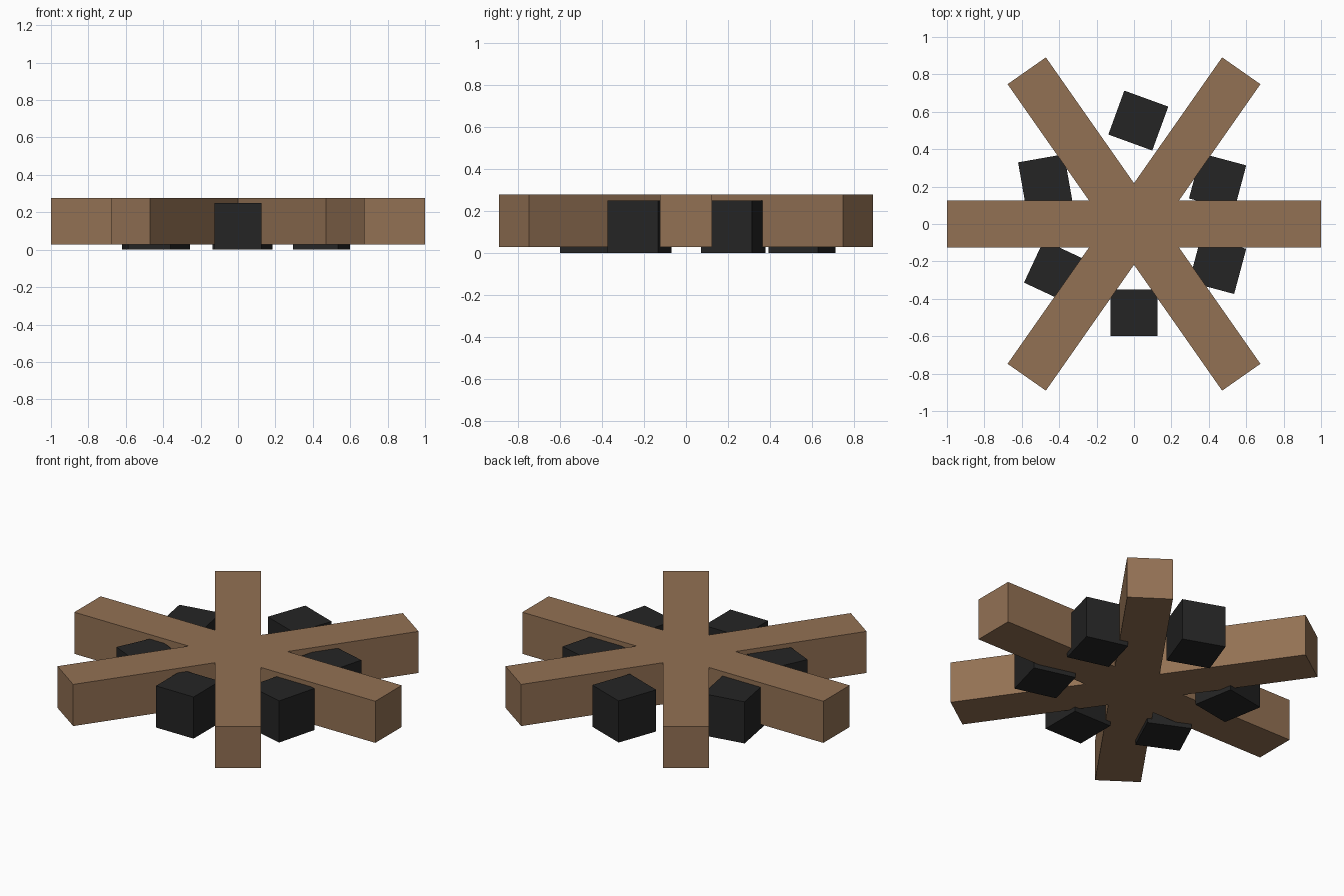
import bpy
import math

if "Cube" in bpy.data.objects:
    bpy.data.objects.remove(bpy.data.objects["Cube"])


def material(name, rgb):
    mat = bpy.data.materials.new(name)
    mat.diffuse_color = (*rgb, 1.0)
    mat.use_nodes = True
    mat.node_tree.nodes["Principled BSDF"].inputs["Base Color"].default_value = mat.diffuse_color
    return mat


wood = material("brown wood", (0.29, 0.165, 0.088))
coal = material("black coal", (0.018, 0.018, 0.018))


def box(name, size, centre, angle, mat):
    bpy.ops.mesh.primitive_cube_add(size=1, location=centre,
                                    rotation=(0, 0, math.radians(angle)))
    ob = bpy.context.object
    ob.name = name
    ob.scale = size
    bpy.ops.object.transform_apply(location=False, rotation=False, scale=True)
    ob.data.materials.append(mat)
    return ob


# Three full-length logs crossing at the middle, raised just off the ground
for i, angle in enumerate((0, 55, -55)):
    box(f"log_{i + 1}", (2.0, 0.25, 0.25), (0, 0, 0.152), angle, wood)

# One coal block in each gap between the logs: x, y, turn
coals = [
    (0.0, -0.475, 0),
    (0.447, -0.221, -15),
    (0.447, 0.225, -15),
    (0.023, 0.553, -20),
    (-0.475, 0.228, 10),
    (-0.422, -0.253, -25),
]
for i, (x, y, turn) in enumerate(coals):
    box(f"coal_{i + 1}", (0.25, 0.25, 0.25), (x, y, 0.125), turn, coal)
